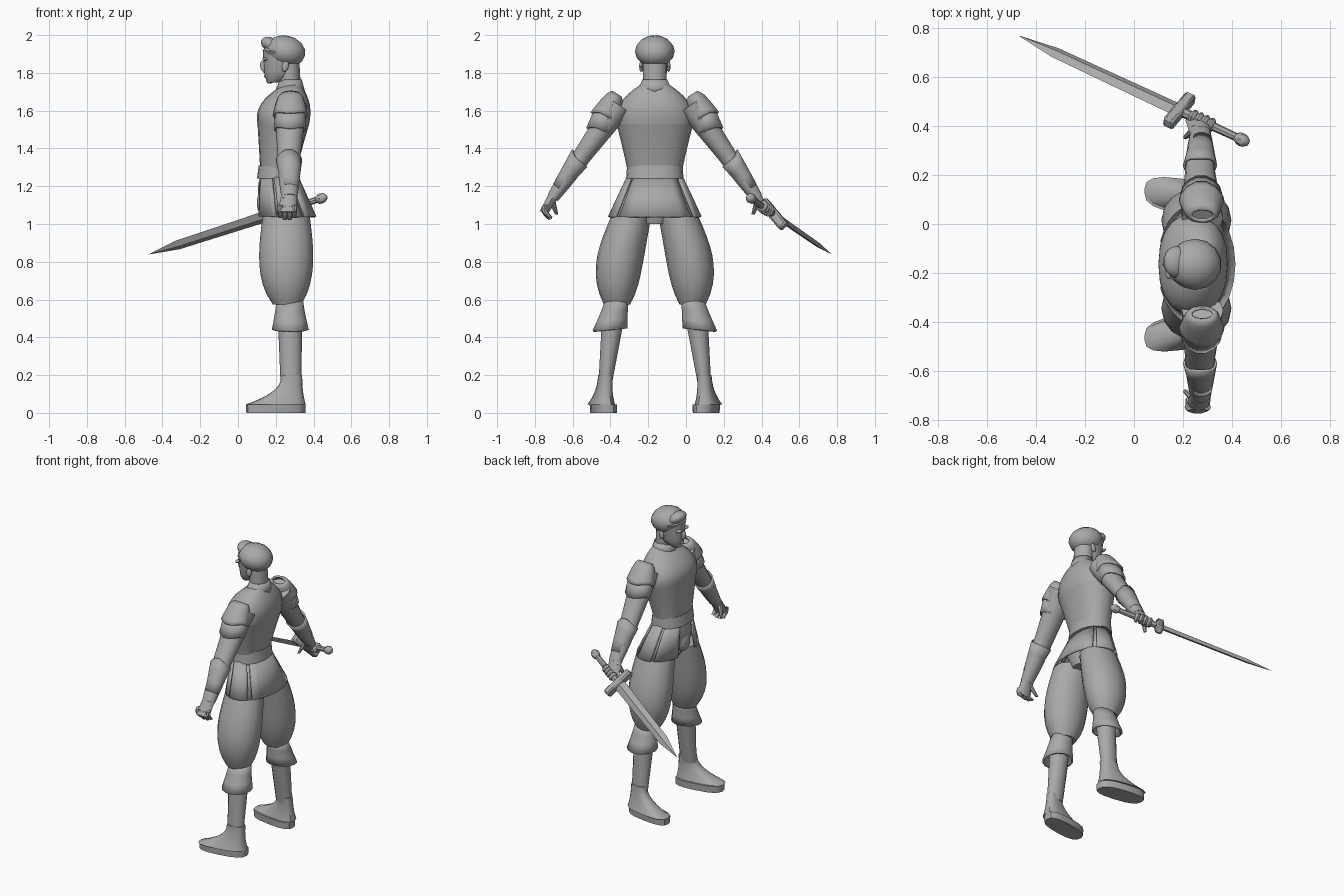
import bpy, bmesh, math
from mathutils import Vector, Matrix

if "Cube" in bpy.data.objects:
    bpy.data.objects.remove(bpy.data.objects["Cube"])

MID = -0.165          # body centre line; the figure faces -x
SIDES = ((1, "right"), (-1, "left"))
GREY = (0.4, 0.4, 0.4, 1)
mat = bpy.data.materials.new("plain grey")
mat.use_nodes = True
mat.diffuse_color = GREY
mat.node_tree.nodes["Principled BSDF"].inputs["Base Color"].default_value = GREY


def finish(name, bm, shell=0.0):
    bmesh.ops.recalc_face_normals(bm, faces=bm.faces)
    mesh = bpy.data.meshes.new(name)
    bm.to_mesh(mesh)
    bm.free()
    mesh.materials.append(mat)
    mesh.polygons.foreach_set("use_smooth", [True] * len(mesh.polygons))
    mesh.set_sharp_from_angle(angle=math.radians(40))
    part = bpy.data.objects.new(name, mesh)
    bpy.context.collection.objects.link(part)
    if shell:
        part.modifiers.new("shell", 'SOLIDIFY').thickness = shell


def limb(name, start, end, wide_start, wide_end, side=1, ease=1, swell=0, bow=0, tilt=0,
         power=1, skew=0, point=0, span=None, shell=0, sides=14, steps=6):
    """Skin elliptic rings between two centres given as (x, outward, z).

    Radii are (x, outward); ease bends their change, swell fattens the middle,
    bow pushes the middle outward, point draws the end rim into a peak."""
    bm = bmesh.new()
    first, last = span or (0, 360)
    count = sides + 1 if span else sides
    tilt = math.radians(tilt)
    rows = []
    for k in range(steps + 1):
        t = k / steps
        eased, arch = t ** ease, math.sin(math.pi * t)
        rx, ru = (a + (b - a) * eased + swell * arch for a, b in zip(wide_start, wide_end))
        x = start[0] + (end[0] - start[0]) * eased
        u = start[1] + (end[1] - start[1]) * t + bow * arch
        z = start[2] + (end[2] - start[2]) * t
        row = []
        for i in range(count):
            angle = math.radians(first + (last - first) * i / sides)
            c, s = math.cos(angle), math.sin(angle)
            px = x + rx * math.copysign(abs(c) ** power, c)
            across = ru * math.copysign(abs(s) ** power, s)
            drop = point * max(0, s) ** 3 * t
            pu = u + across * math.cos(tilt) + drop * math.sin(tilt) + skew * (start[0] - px)
            pz = z + across * math.sin(tilt) - drop * math.cos(tilt)
            row.append(bm.verts.new((px, MID + side * pu, pz)))
        rows.append(row)
    for low, high in zip(rows, rows[1:]):
        for i in range(sides):
            j = (i + 1) % count
            bm.faces.new((low[i], low[j], high[j], high[i]))
    if not shell:
        bm.faces.new(rows[0])
        bm.faces.new(rows[-1])
    finish(name, bm, shell)


def ball(name, x, across, z, size, turn=0):
    bm = bmesh.new()
    place = Matrix.Translation((x, MID + across, z)) @ Matrix.Rotation(turn, 4, 'Y')
    bmesh.ops.create_uvsphere(bm, u_segments=14, v_segments=8, radius=1,
                              matrix=place @ Matrix.Diagonal((*size, 1)))
    finish(name, bm)


# Torso, belt and collar
limb("torso", (.21, 0, 1.22), (.24, 0, 1.53), (.09, .135), (.137, .203), ease=1.2, power=.88, sides=20)
limb("chest_top", (.24, 0, 1.53), (.285, 0, 1.735), (.137, .203), (.05, .08), ease=2.2,
     swell=.012, power=.88, sides=20, steps=8)
limb("belt", (.215, 0, 1.24), (.215, 0, 1.31), (.115, .152), (.105, .147), power=.9, sides=20, steps=1)
limb("collar", (.275, 0, 1.7), (.28, 0, 1.765), (.08, .095), (.058, .068), shell=.008, steps=2)
limb("pelvis", (.215, 0, 1.25), (.255, 0, 1), (.1, .14), (.08, .07), swell=.035, sides=18)

# Skirt sheets with recessed pleats between them
def sheet(name, side, first, last, inset=0):
    limb("skirt_" + name, (.215, 0, 1.25), (.255, 0, 1.04), (.107 - inset, .15 - inset),
         (.16 - inset, .248 - inset), side, span=(first, last), shell=.014, sides=6, steps=2)

sheet("back", 1, -50, 50)
for side, tag in SIDES:
    for k, panel in enumerate(("side", "front")):
        begin = 58 + 53 * k
        sheet(panel + "_" + tag, side, begin, begin + 46)
        sheet(panel + "_pleat_" + tag, side, begin - 14, begin + 8, .014)
ball("codpiece", .15, 0, 1.13, (.05, .06, .085), .2)

# Neck, head and face
limb("neck", (.28, 0, 1.68), (.265, 0, 1.86), (.055, .064), (.06, .064))
limb("head", (.185, 0, 1.748), (.238, 0, 1.92), (.03, .027), (.107, .084), ease=.38, sides=16)
ball("nose", .136, 0, 1.83, (.017, .012, .034), -.35)
ball("lips", .15, 0, 1.784, (.013, .02, .011))
ball("chin", .168, 0, 1.76, (.02, .022, .017))
for side, tag in SIDES:
    ball("ear_" + tag, .25, side * .073, 1.835, (.018, .01, .03), .2)
    ball("brow_" + tag, .142, side * .034, 1.872, (.014, .026, .01))

# Soft cap with a folded front
ball("cap", .25, 0, 1.914, (.11, .105, .084), .2)
ball("cap_band", .24, 0, 1.9, (.112, .098, .036), .2)
ball("cap_fold", .175, .01, 1.948, (.06, .066, .038), .5)

for side, tag in SIDES:
    # Legs
    limb("breeches_" + tag, (.255, .125, 1.04), (.26, .2, .575), (.125, .106), (.076, .07),
         side, ease=5.5, swell=.019, bow=.022, sides=16, steps=9)
    limb("boot_cuff_" + tag, (.274, .2, .6), (.277, .238, .44), (.07, .065), (.098, .095),
         side, ease=1.3, tilt=-4, shell=.012, steps=3)
    limb("boot_" + tag, (.275, .215, .55), (.28, .262, .16), (.066, .064), (.055, .037), side)
    limb("instep_" + tag, (.285, .262, .2), (.2, .272, .045), (.055, .037), (.158, .066),
         side, ease=2.4, power=.75, skew=.14, sides=16, steps=8)
    limb("sole_" + tag, (.2, .272, .045), (.2, .272, 0), (.158, .066), (.156, .064),
         side, power=.75, skew=.14, sides=16, steps=1)
    # Arms with layered plates and a flared gauntlet
    limb("upper_arm_" + tag, (.28, .19, 1.63), (.27, .385, 1.36), (.085, .075), (.061, .05), side, tilt=35)
    limb("forearm_" + tag, (.27, .385, 1.36), (.272, .54, 1.14), (.061, .05), (.042, .033),
         side, swell=.004, tilt=35)
    limb("shoulder_plate_" + tag, (.28, .2, 1.69), (.276, .262, 1.575), (.05, .03), (.093, .077),
         side, ease=.5, tilt=32, point=.03, shell=.012)
    limb("arm_plate_" + tag, (.277, .26, 1.58), (.275, .292, 1.5), (.083, .068), (.085, .07),
         side, tilt=25, point=.025, shell=.01, steps=2)
    limb("gauntlet_" + tag, (.275, .51, 1.19), (.27, .405, 1.34), (.045, .037), (.07, .062),
         side, tilt=38, point=-.025, shell=.01, steps=3)
    # Hands
    limb("palm_" + tag, (.272, .53, 1.16), (.26, .588, 1.06), (.042, .03), (.05, .024), side, tilt=18, sides=10)
    limb("thumb_" + tag, (.25, .55, 1.14), (.21, .52, 1.05), (.02, .02), (.009, .009), side, sides=8)

for i in range(4):
    x, lift = .223 + i * .025, .01 * abs(i - 1.5)
    limb("left_finger_%d" % i, (x, .582, 1.1), (x, .552, 1.02 + lift), (.016, .017), (.012, .011),
         -1, bow=.016, tilt=-20, sides=8)

# Sword on its own frame: width, thickness, length
pommel, tip = Vector((.44, .345, 1.135)), Vector((-.47, .77, .84))
along = (tip - pommel).normalized()
wide = Vector((.08, .1, -.12))
wide = (wide - along * wide.dot(along)).normalized()
frame = Matrix((wide, along.cross(wide), along)).transposed().to_4x4()
length = (tip - pommel).length


def at(distance, scale):
    return Matrix.Translation(pommel + along * distance) @ frame @ Matrix.Diagonal((*scale, 1))


def sword_bar(name, start, end, wide_start, wide_end, flatness=1, sides=8):
    bm = bmesh.new()
    bmesh.ops.create_cone(bm, cap_ends=True, segments=sides, radius1=wide_start, radius2=wide_end,
                          depth=end - start, matrix=at((start + end) / 2, (1, flatness, 1)))
    finish(name, bm)


def sword_ball(name, distance, scale):
    bm = bmesh.new()
    bmesh.ops.create_uvsphere(bm, u_segments=8, v_segments=6, radius=1, matrix=at(distance, scale))
    finish(name, bm)


shoulder = length - .17
sword_bar("sword_blade", .28, shoulder, .038, .031, .42, 4)
sword_bar("sword_tip", shoulder, length, .031, .001, .42, 4)
sword_bar("sword_grip", 0, .28, .016, .021)
sword_ball("sword_pommel", 0, (.028, .028, .036))
guard = bmesh.new()
bmesh.ops.create_cube(guard, size=2, matrix=at(.293, (.1, .027, .024)))
bmesh.ops.bevel(guard, geom=guard.edges[:], offset=.01, segments=1, affect='EDGES')
finish("sword_guard", guard)
for i in range(4):
    sword_ball("right_finger_%d" % i, .145 + i * .027, (.032, .034, .019))
